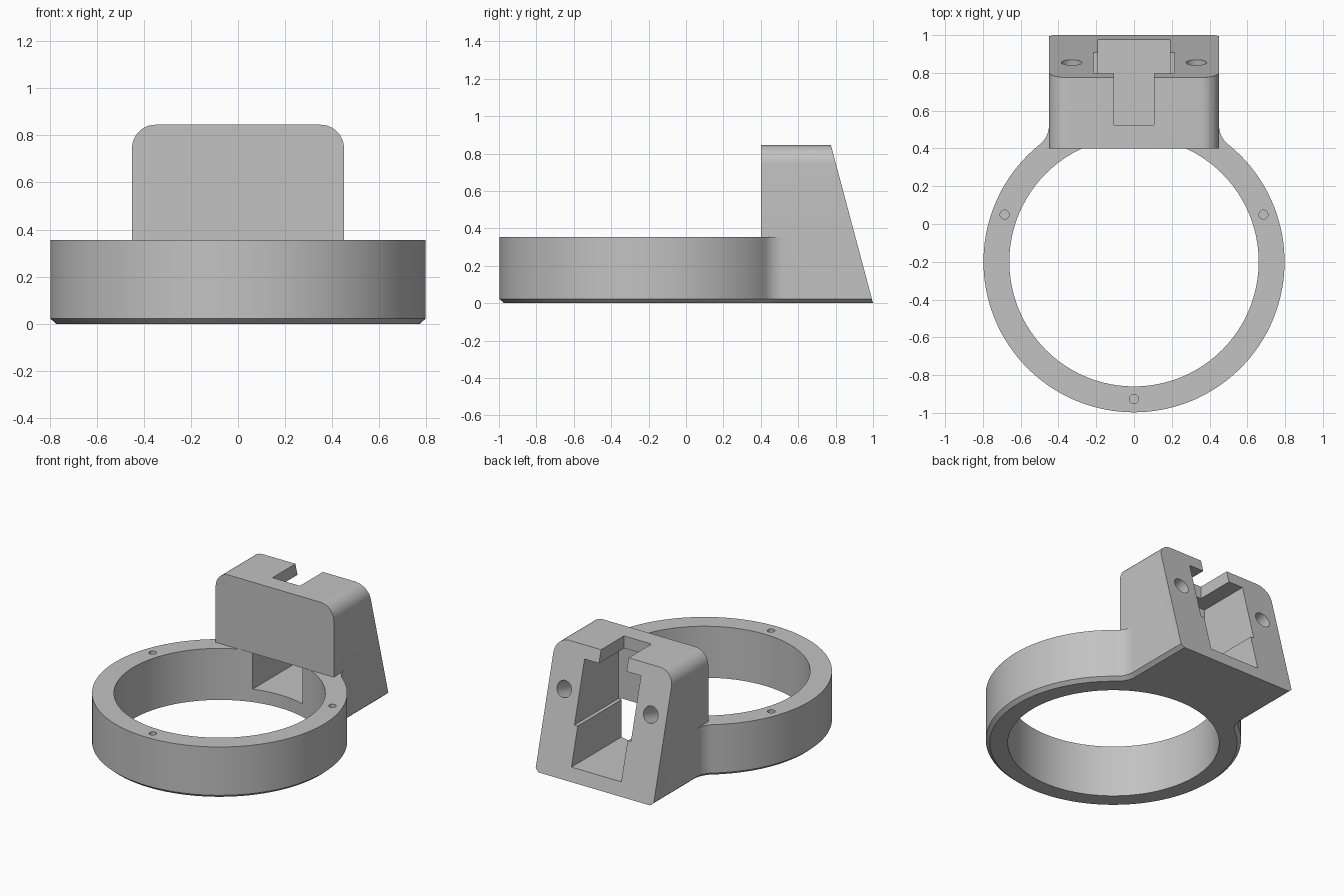
import bpy, bmesh
from math import sin, cos, pi, atan2, sqrt
from mathutils import Matrix, Vector

if "Cube" in bpy.data.objects:
    bpy.data.objects.remove(bpy.data.objects["Cube"])

RING_Y, R_OUT, R_IN = -0.2, 0.797, 0.66
RING_H, BLOCK_H, HALF_W, FILLET = 0.355, 0.845, 0.45, 0.13
BACK = 1.15   # rough length, trimmed later by the sloped cut

grey = bpy.data.materials.new("light_grey")
grey.use_nodes = True
grey.diffuse_color = (0.54, 0.54, 0.54, 1)
grey.node_tree.nodes["Principled BSDF"].inputs["Base Color"].default_value = (0.54, 0.54, 0.54, 1)


def loft(name, loops):
    """Closed solid through stacked loops of equal length."""
    bm = bmesh.new()
    rings = [[bm.verts.new(p) for p in loop] for loop in loops]
    for a, b in zip(rings, rings[1:]):
        for i in range(len(a)):
            j = (i + 1) % len(a)
            bm.faces.new((a[i], a[j], b[j], b[i]))
    bm.faces.new(rings[0])
    bm.faces.new(rings[-1])
    bmesh.ops.recalc_face_normals(bm, faces=bm.faces)
    mesh = bpy.data.meshes.new(name)
    bm.to_mesh(mesh)
    bm.free()
    mesh.materials.append(grey)
    obj = bpy.data.objects.new(name, mesh)
    bpy.context.collection.objects.link(obj)
    return obj


def box(name, half_x, y0, y1, z0, z1):
    plan = [(-half_x, y0), (half_x, y0), (half_x, y1), (-half_x, y1)]
    return loft(name, [[(x, y, z) for x, y in plan] for z in (z0, z1)])


def rod(name, centre, radius, depth, axis=(0, 0, 1), sides=32):
    turn = Vector((0, 0, 1)).rotation_difference(Vector(axis)).to_matrix().to_4x4()
    place = Matrix.Translation(centre) @ turn
    angles = [2 * pi * i / sides for i in range(sides)]
    return loft(name, [[place @ Vector((radius * cos(a), radius * sin(a), z)) for a in angles]
                       for z in (-depth / 2, depth / 2)])


def combine(target, tool, operation):
    tool.hide_render = True
    mod = target.modifiers.new("combine", 'BOOLEAN')
    mod.operation, mod.object, mod.solver = operation, tool, 'EXACT'
    graph = bpy.context.evaluated_depsgraph_get()
    mesh = bpy.data.meshes.new_from_object(target.evaluated_get(graph))
    target.modifiers.clear()
    target.data = mesh
    bpy.data.objects.remove(tool)


def arc(cx, cy, r, a0, a1, steps):
    return [(cx + r * cos(a0 + (a1 - a0) * i / steps),
             cy + r * sin(a0 + (a1 - a0) * i / steps)) for i in range(steps + 1)]


def outline(inset, z):
    """Ring plan blending through fillets into the straight block sides."""
    fx = HALF_W + FILLET
    rise = sqrt((R_OUT + FILLET) ** 2 - fx ** 2)
    meet = atan2(rise, fx)
    right = arc(0, RING_Y, R_OUT - inset, -pi / 2, meet, 48)
    right += arc(fx, RING_Y + rise, FILLET + inset, meet - pi, -pi, 10)[1:]
    right.append((HALF_W - inset, BACK))
    left = [(-x, y) for x, y in reversed(right[1:])]
    return [(x, y, z) for x, y in right + left]


# Ring with chamfered lower edge
body = loft("ring_mount", [outline(0.025, 0), outline(0, 0.022), outline(0, RING_H)])
combine(body, rod("ring_hole", (0, RING_Y, 0.2), R_IN, 1, sides=96), 'DIFFERENCE')

# Upright block with rounded top corners
r = 0.1
profile = [(HALF_W, RING_H)] + arc(HALF_W - r, BLOCK_H - r, r, 0, pi / 2, 10)
profile += [(-x, z) for x, z in reversed(profile)]
block = loft("block", [[(x, y, z) for x, z in profile] for y in (0.4, BACK)])
combine(body, block, 'UNION')

# Sloped back face
slope = (1 - 0.775) / BLOCK_H
wedge = [(1 + slope * 0.2, -0.2), (1.5, -0.2), (1.5, 1.1), (1 - slope * 1.1, 1.1)]
combine(body, loft("slope_cut", [[(x, y, z) for y, z in wedge] for x in (-1, 1)]), 'DIFFERENCE')

# Socket: low channel into the ring, wider upper chamber, slot in the roof
combine(body, box("channel", 0.19, 0.3, 1.2, 0.09, 0.351), 'DIFFERENCE')
combine(body, box("chamber", 0.215, 0.43, 1.2, 0.347, 0.76), 'DIFFERENCE')
combine(body, box("roof_slot", 0.105, 0.525, 1.2, 0.7, 1), 'DIFFERENCE')

# Screw holes in the sloped face
for side in (-1, 1):
    hole = rod("screw_hole", (side * 0.33, 0.855, 0.545), 0.055, 0.4, axis=(0, 1, slope))
    combine(body, hole, 'DIFFERENCE')

# Pin holes in the ring top
for x, y in ((-0.685, 0.05), (0.685, 0.05), (0, -0.927)):
    combine(body, rod("pin_hole", (x, y, RING_H), 0.024, 0.2, sides=24), 'DIFFERENCE')

bpy.ops.object.select_all(action='DESELECT')
body.select_set(True)
bpy.context.view_layer.objects.active = body
bpy.ops.object.shade_smooth_by_angle(angle=pi / 6)
